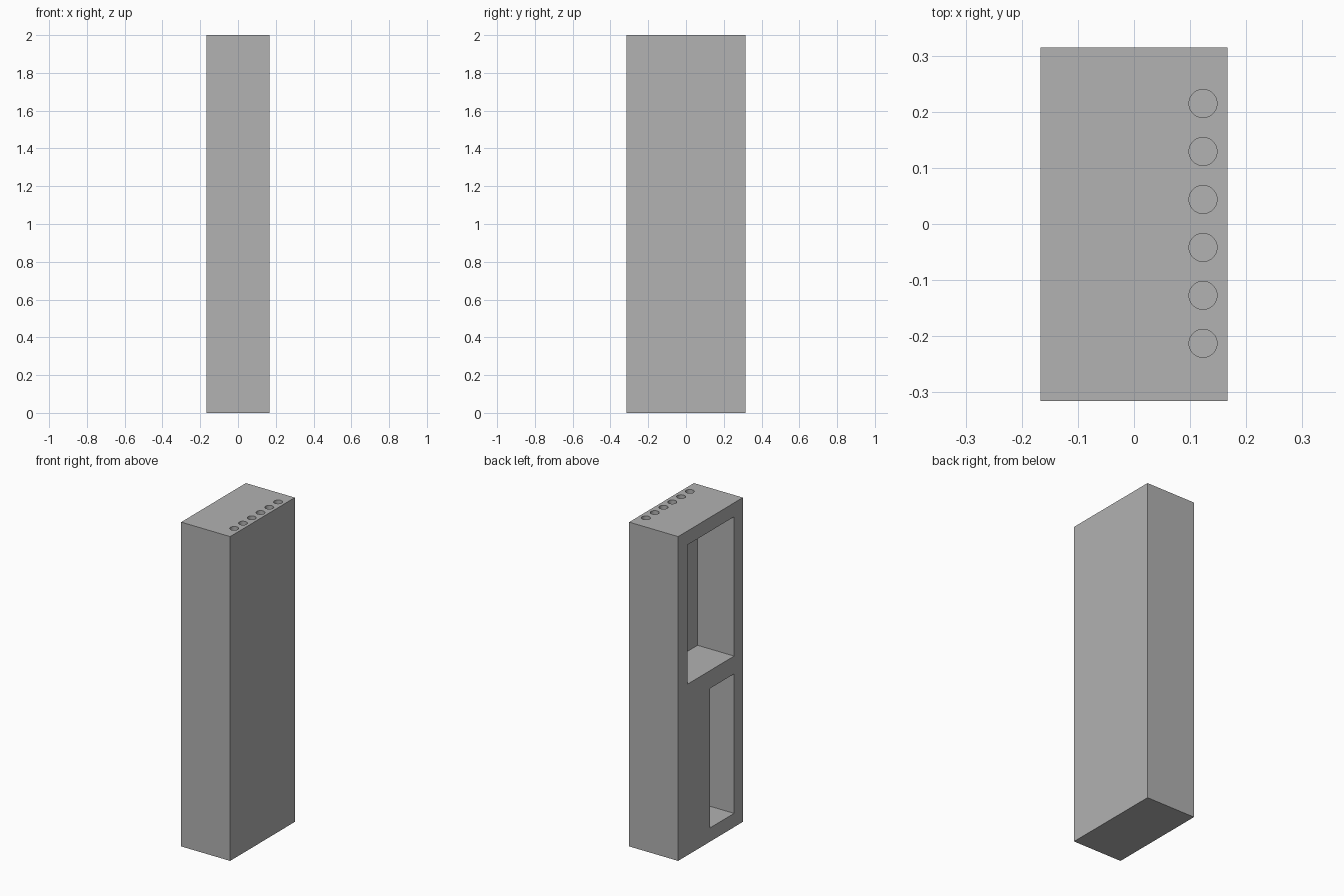
import bpy, bmesh, math
from mathutils import Matrix, Vector

if "Cube" in bpy.data.objects:
    bpy.data.objects.remove(bpy.data.objects["Cube"])

W, D, H = 0.334, 0.63, 2.0          # overall width (x), depth (y), height (z)
POCKET_DEPTH = 0.249                # pockets open on the -x side
HOLE_X, HOLE_R, HOLE_DEPTH, HOLE_STEP = 0.123, 0.025, 0.25, 0.0855

grey = bpy.data.materials.new("plain grey")
grey.diffuse_color = (0.445, 0.445, 0.445, 1)
grey.use_nodes = True
grey.node_tree.nodes["Principled BSDF"].inputs["Base Color"].default_value = grey.diffuse_color


def add_box(bm, lo, hi):
    lo, hi = Vector(lo), Vector(hi)
    m = Matrix.Translation((lo + hi) / 2) @ Matrix.Diagonal((*(hi - lo), 1))
    bmesh.ops.create_cube(bm, size=1, matrix=m)


def make_object(name, bm):
    mesh = bpy.data.meshes.new(name)
    bm.to_mesh(mesh)
    bm.free()
    mesh.materials.append(grey)
    ob = bpy.data.objects.new(name, mesh)
    bpy.context.collection.objects.link(ob)
    return ob


# Solid block
bm = bmesh.new()
add_box(bm, (-W / 2, -D / 2, 0), (W / 2, D / 2, H))
body = make_object("holder_body", bm)

# Cutter: wide upper pocket, narrow lower pocket, row of round holes
bm = bmesh.new()
inner = -W / 2 + POCKET_DEPTH
add_box(bm, (-W / 2 - 0.1, -0.23, 1.055), (inner, 0.223, 1.914))
add_box(bm, (-W / 2 - 0.1, -0.23, 0.085), (inner, 0.005, 0.945))
for i in range(6):
    y = (i - 2.5) * HOLE_STEP + 0.001
    bmesh.ops.create_cone(
        bm, cap_ends=True, segments=48, radius1=HOLE_R, radius2=HOLE_R,
        depth=HOLE_DEPTH + 0.1,
        matrix=Matrix.Translation((HOLE_X, y, H + 0.05 - HOLE_DEPTH / 2)))
cutter = make_object("pocket_and_hole_cutter", bm)
cutter.hide_render = True

# Cut the openings and bake the result
cut = body.modifiers.new("openings", 'BOOLEAN')
cut.operation = 'DIFFERENCE'
cut.solver = 'EXACT'
cut.object = cutter
bpy.context.view_layer.objects.active = body
body.select_set(True)
cutter.select_set(False)
bpy.ops.object.modifier_apply(modifier=cut.name)
bpy.data.objects.remove(cutter)

# Smooth hole walls, crisp edges
bpy.ops.object.shade_smooth_by_angle(angle=math.radians(30))
